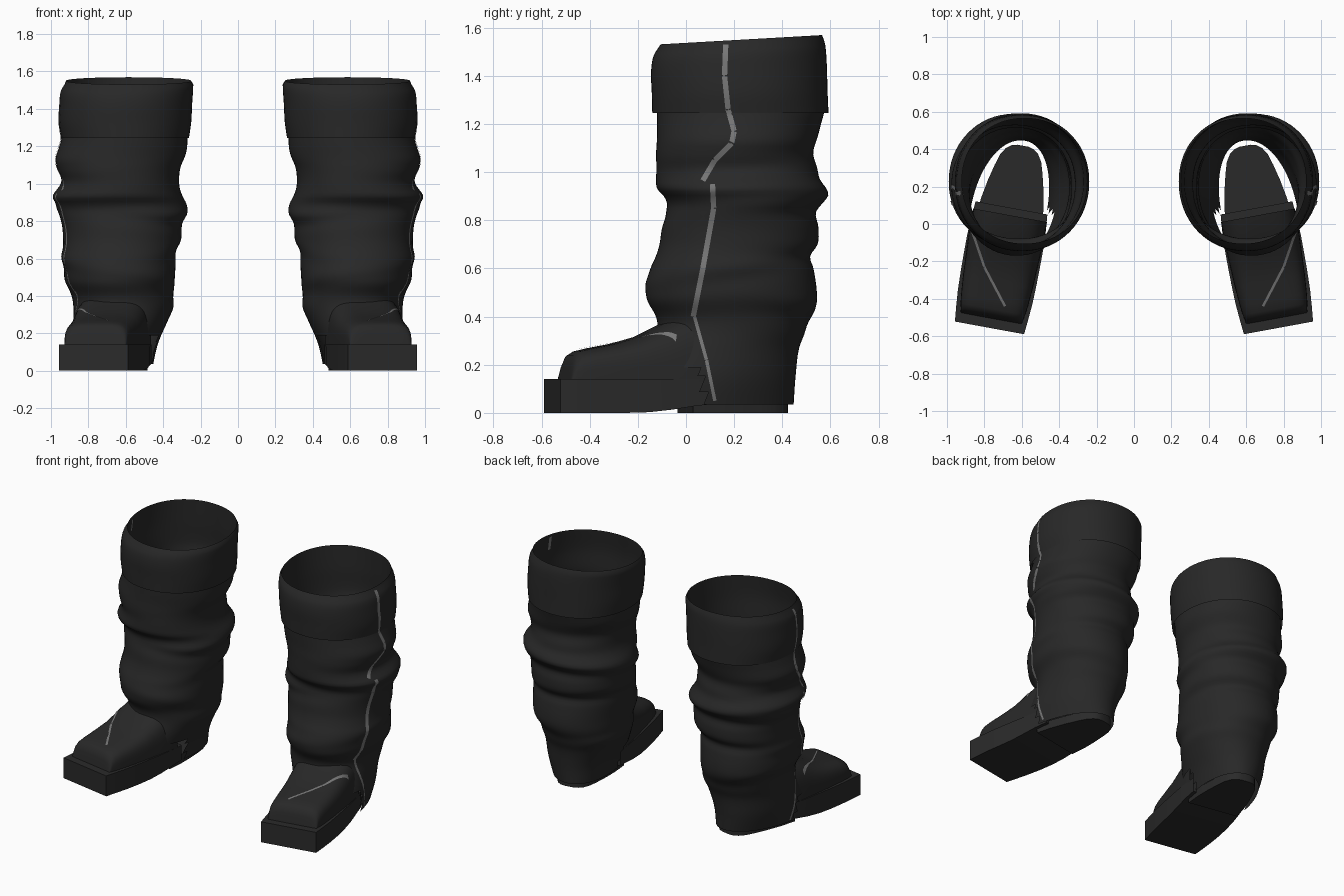
import bpy, bmesh, math
from mathutils import Vector
from mathutils.bvhtree import BVHTree

if "Cube" in bpy.data.objects:
    bpy.data.objects.remove(bpy.data.objects["Cube"])


def material(name, c):
    m = bpy.data.materials.new(name)
    m.diffuse_color = (c, c, c, 1)
    m.use_nodes = True
    m.node_tree.nodes["Principled BSDF"].inputs["Base Color"].default_value = m.diffuse_color
    return m


LEATHER = material("black leather", 0.021)
RUBBER = material("black rubber", 0.023)
ZIP = material("grey zip", 0.18)


def make(name, verts, faces, mat, angle=40, fix=True):
    """Mesh of one boot's part, mirrored for the other boot."""
    me = bpy.data.meshes.new(name)
    me.from_pydata([tuple(v) for v in verts], [], faces)
    bm = bmesh.new()
    bm.from_mesh(me)
    if fix:
        bmesh.ops.recalc_face_normals(bm, faces=bm.faces[:])
    bm.to_mesh(me)
    bm.free()
    me.materials.append(mat)
    ob = bpy.data.objects.new(name, me)
    bpy.context.collection.objects.link(ob)
    ob.modifiers.new("pair", "MIRROR").use_mirror_merge = False
    bpy.ops.object.select_all(action="DESELECT")
    ob.select_set(True)
    bpy.context.view_layer.objects.active = ob
    bpy.ops.object.shade_smooth_by_angle(angle=math.radians(angle))
    return ob


def bridge(rows, n, closed=True):
    """Quads between successive rings of n points."""
    return [(r * n + i, r * n + (i + 1) % n, (r + 1) * n + (i + 1) % n, (r + 1) * n + i)
            for r in range(rows - 1) for i in range(n if closed else n - 1)]


def sample(rows, z):
    """Smooth interpolation of table rows keyed by their first value."""
    k = max(i for i in range(len(rows) - 1) if rows[i][0] <= z + 1e-6)
    p = [rows[min(max(k + j, 0), len(rows) - 1)] for j in (-1, 0, 1, 2)]
    t = (z - p[1][0]) / (p[2][0] - p[1][0])
    out = []
    for c in range(1, len(rows[0])):
        m1 = (p[2][c] - p[0][c]) / (p[2][0] - p[0][0]) * (p[2][0] - p[1][0])
        m2 = (p[3][c] - p[1][c]) / (p[3][0] - p[1][0]) * (p[2][0] - p[1][0])
        out.append((2*t**3 - 3*t*t + 1) * p[1][c] + (t**3 - 2*t*t + t) * m1
                   + (3*t*t - 2*t**3) * p[2][c] + (t**3 - t*t) * m2)
    return out


# height, inner x, outer x, front y, back y
SHAFT = [(.035, .465, .875, -.30, .447), (.15, .43, .885, -.22, .455), (.27, .375, .88, -.15, .47),
         (.34, .345, .88, -.12, .50), (.40, .345, .89, -.125, .52), (.48, .34, .925, -.17, .543),
         (.60, .33, .94, -.145, .53), (.65, .325, .935, -.125, .517), (.70, .31, .935, -.11, .545),
         (.77, .295, .94, -.10, .55), (.83, .28, .955, -.085, .54), (.87, .275, .975, -.075, .57),
         (.90, .28, .985, -.09, .59), (.93, .295, .99, -.12, .58), (.97, .31, .965, -.125, .555),
         (1.02, .315, .945, -.125, .545), (1.08, .305, .96, -.122, .53), (1.13, .29, .975, -.12, .54),
         (1.20, .275, .955, -.12, .56), (1.26, .27, .94, -.12, .575), (1.4, .26, .935, -.122, .568),
         (1.55, .25, .92, -.105, .565)]
CUFF = [(1.245, .262, .945, -.14, .592), (1.33, .25, .957, -.142, .588), (1.43, .245, .953, -.145, .585),
        (1.50, .24, .945, -.135, .58), (1.535, .24, .925, -.115, .572), (1.55, .25, .92, -.105, .565)]
# slouch folds: mean height, tilt, phase, size, thickness
FOLDS = [(.87, .06, .5, .022, .045), (.62, .07, 2.2, .014, .05), (.45, .06, -1.2, .014, .05),
         (1.08, .06, 2.6, .013, .06)]
N = 64


def ring(rows, z, folds):
    xi, xo, yf, yb = sample(rows, z)
    cx, cy, rx, ry = (xi + xo) / 2, (yf + yb) / 2, (xo - xi) / 2, (yb - yf) / 2
    pts = []
    for i in range(N):
        a = 2 * math.pi * i / N
        c, s = math.cos(a), math.sin(a)
        px = math.copysign(abs(c) ** .95, c)
        py = math.copysign(abs(s) ** .95, s)
        d = 0
        for zc, tilt, ph, amp, w in folds:
            t = (z - zc - tilt * math.cos(a - ph)) / w
            d += amp * t * math.exp(-t * t) * (.6 + .4 * math.sin(2 * a + ph))
        x, y = cx + px * (rx + d), cy + py * (ry + d)
        x -= .19 * max(0, 1 - z / .38) * (y - cy)          # lower leg turns with the foot
        dz = .02 * max(0, (z - 1.25) / .3) * (y - .23) / .35  # rim rises to the back
        pts.append(Vector((x, y, z + dz)))
    return pts


# Slouched shaft, open over the foot
R = 90
sv = [p for k in range(R) for p in ring(SHAFT, .035 + 1.515 * k / (R - 1), FOLDS)]
sf = []
for f in bridge(R, N):
    c = sum((sv[i] for i in f), Vector()) / 4
    if not (c.z < .18 and c.y < .10 - .25 * c.z):
        sf.append(f)
make("shaft", sv, sf, LEATHER, 60)

# Folded cuff around the top
R = 16
cv = [p for k in range(R) for p in ring(CUFF, 1.245 + .305 * k / (R - 1), [])]
cf = bridge(R, N)
make("cuff", cv, cf, LEATHER, 60)

# Foot frame: u runs from heel to toe, v across to the outside
TURN = math.radians(10.4)


def foot(u, v, z):
    return Vector((.59 + u * math.sin(TURN) + v * math.cos(TURN),
                   .44 - u * math.cos(TURN) + v * math.sin(TURN), z))


# Foot upper: distance from heel, half width, top height
UPPER = [(.40, .20, .43), (.48, .203, .405), (.56, .20, .365), (.66, .195, .315), (.76, .19, .287),
         (.86, .182, .268), (.91, .176, .256), (.935, .17, .24), (.95, .168, .20), (.962, .167, .13)]
M = 25
uv = []
for u, w, top in UPPER:
    for i in range(M):
        a = math.pi * i / (M - 1)
        c, s = math.cos(a), max(0, math.sin(a))
        e = .5 + .25 * max(0, (.8 - u) / .4)
        uv.append(foot(u, w * math.copysign(abs(c) ** e, c), .13 + (top - .13) * s ** .5))
uf = bridge(len(UPPER), M, False)
make("foot_upper", uv, uf, LEATHER, 50)


# Sole and heel: prisms across the foot
def slab(name, stations):
    v = []
    for u, w, lo, hi in stations:
        v += [foot(u, -w, lo), foot(u, w, lo), foot(u, w, hi), foot(u, -w, hi)]
    n = len(v)
    make(name, v, bridge(len(stations), 4) + [(3, 2, 1, 0), (n - 4, n - 3, n - 2, n - 1)], RUBBER, 30)


slab("sole", [(.36, .195, .038, .14), (.45, .203, .028, .14), (.54, .207, .014, .14), (.64, .207, .003, .14),
              (.74, .206, 0, .14), (.84, .203, 0, .14), (.93, .196, 0, .14), (1.012, .188, 0, .14)])
heel = [(.022, .03), (.03, .06), (.05, .087), (.09, .112), (.15, .13), (.24, .152), (.34, .17), (.45, .18)]
slab("heel", [(u, w, 0, .06) for u, w in heel])


# Zip strips laid on the surface
def strip(name, path, tree, start, ray, width):
    pts, d = [], Vector(ray)
    fine = []
    for a, b in zip(path, path[1:]):
        a, b = Vector(a), Vector(b)
        n = max(2, int((b - a).length / .015))
        side = (b - a).normalized().cross(d) * width / 2
        fine += [(a.lerp(b, k / n), side) for k in range(n + 1)]
    for p, side in fine:
        hits = [tree.ray_cast(p + s * side + Vector(start), d) for s in (-1, 1)]
        if all(h[0] is not None for h in hits):
            pts += [h[0] - d * .005 for h in hits]
    faces = [(k, k + 1, k + 3, k + 2) for k in range(0, len(pts) - 3, 2)]
    make(name, pts, faces, ZIP, 60, False)


def yz(*pts):
    return [(0, y, z) for y, z in pts]


off = len(sv)
leg = BVHTree.FromPolygons(sv + cv, sf + [tuple(i + off for i in f) for f in cf])
instep = BVHTree.FromPolygons(uv, uf)
strip("zip_upper", yz((.165, 1.53), (.16, 1.4), (.175, 1.26), (.2, 1.17), (.19, 1.12), (.12, 1.05), (.07, .965)),
      leg, (2, 0, 0), (-1, 0, 0), .022)
strip("zip_middle", yz((.11, .95), (.115, .85), (.07, .6), (.03, .4)), leg, (2, 0, 0), (-1, 0, 0), .022)
strip("zip_lower", yz((.035, .4), (.085, .22), (.12, .05)), leg, (2, 0, 0), (-1, 0, 0), .014)
strip("zip_inside", yz((.165, 1.53), (.165, 1.44)), leg, (.6, 0, 0), (1, 0, 0), .022)
strip("zip_instep", [(.865, -.04, 0), (.80, -.23, 0), (.70, -.42, 0), (.69, -.44, 0)],
      instep, (0, 0, 2), (0, 0, -1), .013)
